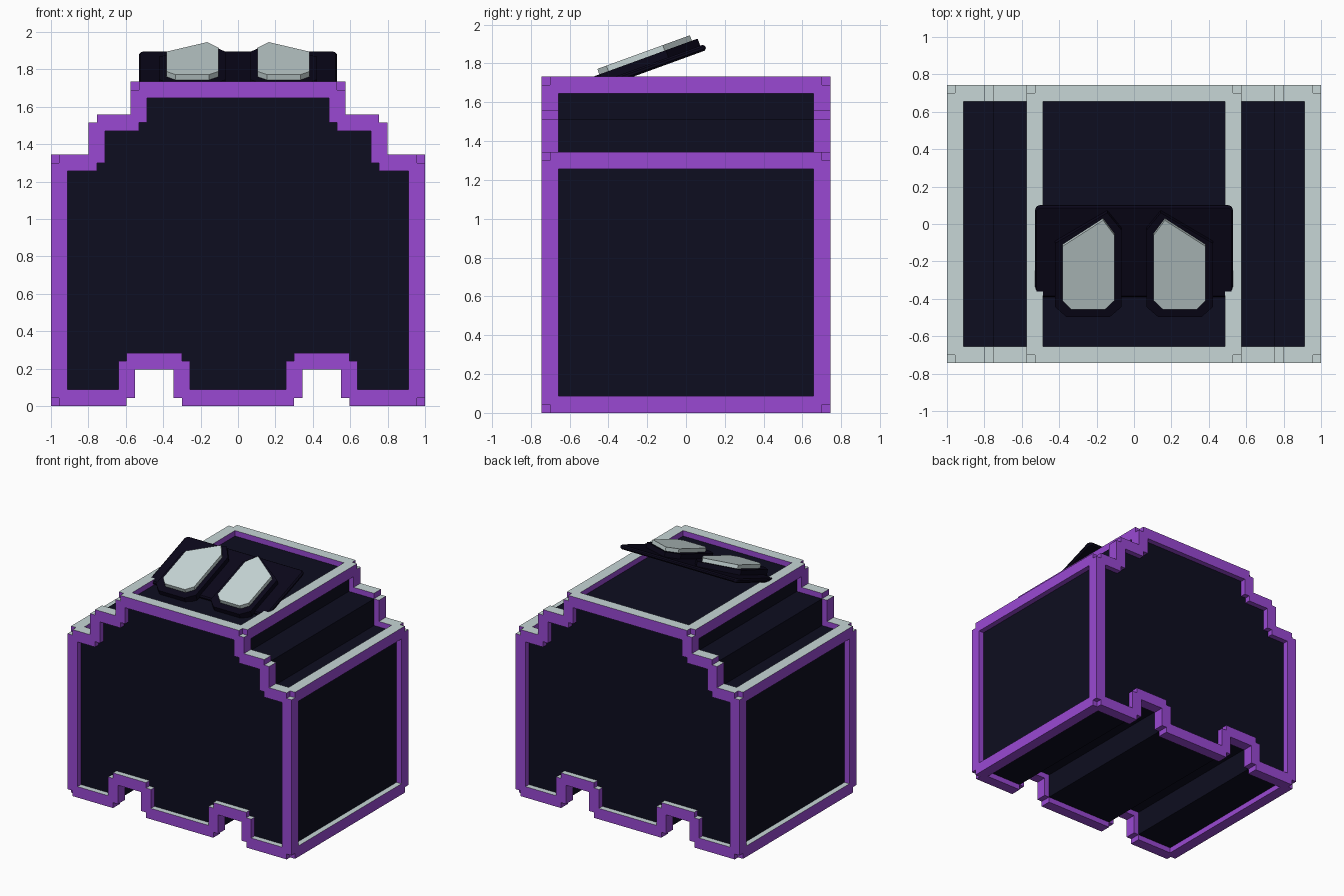
import bpy, bmesh, math
from mathutils import Vector

cube = bpy.data.objects.get("Cube")
if cube:
    bpy.data.objects.remove(cube, do_unlink=True)


def material(name, rgb):
    m = bpy.data.materials.new(name)
    m.use_nodes = True
    m.diffuse_color = (*rgb, 1)
    bsdf = next(n for n in m.node_tree.nodes if n.type == 'BSDF_PRINCIPLED')
    bsdf.inputs["Base Color"].default_value = (*rgb, 1)
    return m


NAVY = material("dark navy", (0.004, 0.004, 0.014))
BLACK = material("violet black", (0.003, 0.002, 0.010))
PURPLE = material("purple", (0.32, 0.066, 0.65))
GREY = material("pale grey", (0.57, 0.67, 0.67))


def finish(bm, name, mats, top_index=0):
    """Make the object; upward faces take top_index."""
    bmesh.ops.recalc_face_normals(bm, faces=bm.faces)
    for f in bm.faces:
        f.material_index = top_index if f.normal.z > 0.5 else 0
    mesh = bpy.data.meshes.new(name)
    bm.to_mesh(mesh)
    bm.free()
    for m in mats:
        mesh.materials.append(m)
    ob = bpy.data.objects.new(name, mesh)
    bpy.context.collection.objects.link(ob)
    return ob


def prism(points, shift, name, mat):
    """Extrude a planar outline along a vector."""
    bm = bmesh.new()
    face = bm.faces.new([bm.verts.new(p) for p in points])
    ext = bmesh.ops.extrude_face_region(bm, geom=[face])
    verts = [v for v in ext["geom"] if isinstance(v, bmesh.types.BMVert)]
    bmesh.ops.translate(bm, verts=verts, vec=shift)
    return finish(bm, name, [mat])


def bar(bm, a, b):
    """Square bar between two points along one axis, with flush ends."""
    a, b = Vector(a), Vector(b)
    size = [abs(d) if abs(d) > 1e-5 else 2 * R for d in b - a]
    verts = bmesh.ops.create_cube(bm, size=1)["verts"]
    bmesh.ops.scale(bm, vec=size, verts=verts)
    bmesh.ops.translate(bm, vec=(a + b) / 2, verts=verts)


# Stepped body with two grooves underneath
R = 0.044
DEPTH = 0.70
half = [(0.30, 0.044), (0.30, 0.24), (0.595, 0.24), (0.595, 0.044),
        (0.956, 0.044), (0.956, 1.30), (0.755, 1.30), (0.755, 1.515),
        (0.53, 1.515), (0.53, 1.69)]
outline = half + [(-x, z) for x, z in reversed(half)]
prism([(x, -DEPTH, z) for x, z in outline], (0, 2 * DEPTH, 0), "body", NAVY)

# Front and back trim follow the outline
for y, name in ((-DEPTH, "front_trim"), (DEPTH, "back_trim")):
    bm = bmesh.new()
    for (x0, z0), (x1, z1) in zip(outline, outline[1:] + outline[:1]):
        bar(bm, (x0, y, z0), (x1, y, z1))
    finish(bm, name, [PURPLE, GREY], 1)

# Long rails joining the two trims
for side, label in ((1, "left"), (-1, "right")):
    for i, part in ((4, "bottom"), (5, "shoulder"), (9, "top")):
        x, z = half[i]
        bm = bmesh.new()
        bar(bm, (side * x, -DEPTH, z), (side * x, DEPTH, z))
        finish(bm, f"{label}_{part}_rail", [PURPLE, GREY], 1)

# Tilted eye plate
TILT = math.radians(20)
NORMAL = Vector((0, -math.sin(TILT), math.cos(TILT)))


def tilted(points, z_at_zero, thickness, name, mat):
    """Slab on the tilted plane, given its top outline seen from above."""
    top = [(x, y, z_at_zero + y * math.tan(TILT)) for x, y in points]
    return prism(top, -NORMAL * thickness, name, mat)


edge = [(0.51, -0.395), (0.53, -0.37), (0.53, 0.075), (0.51, 0.095)]
plate = tilted(edge + [(-x, y) for x, y in reversed(edge)], 1.865, 0.032,
               "eye_plate", BLACK)
bevel = plate.modifiers.new("edge_bevel", 'BEVEL')
bevel.width = 0.01
bevel.segments = 1

# Eyes with raised dark surrounds
eye = [(0.105, -0.41), (0.155, -0.457), (0.335, -0.457), (0.383, -0.41),
       (0.383, -0.12), (0.165, 0.02), (0.105, -0.06)]
for side, label in ((1, "left"), (-1, "right")):
    surround = [(side * (0.244 + (x - 0.244) * 1.28), -0.215 + (y + 0.215) * 1.17)
                for x, y in eye]
    tilted(surround, 1.906, 0.05, f"{label}_eye_surround", BLACK)
    tilted([(side * x, y) for x, y in eye], 1.938, 0.034, f"{label}_eye", GREY)
